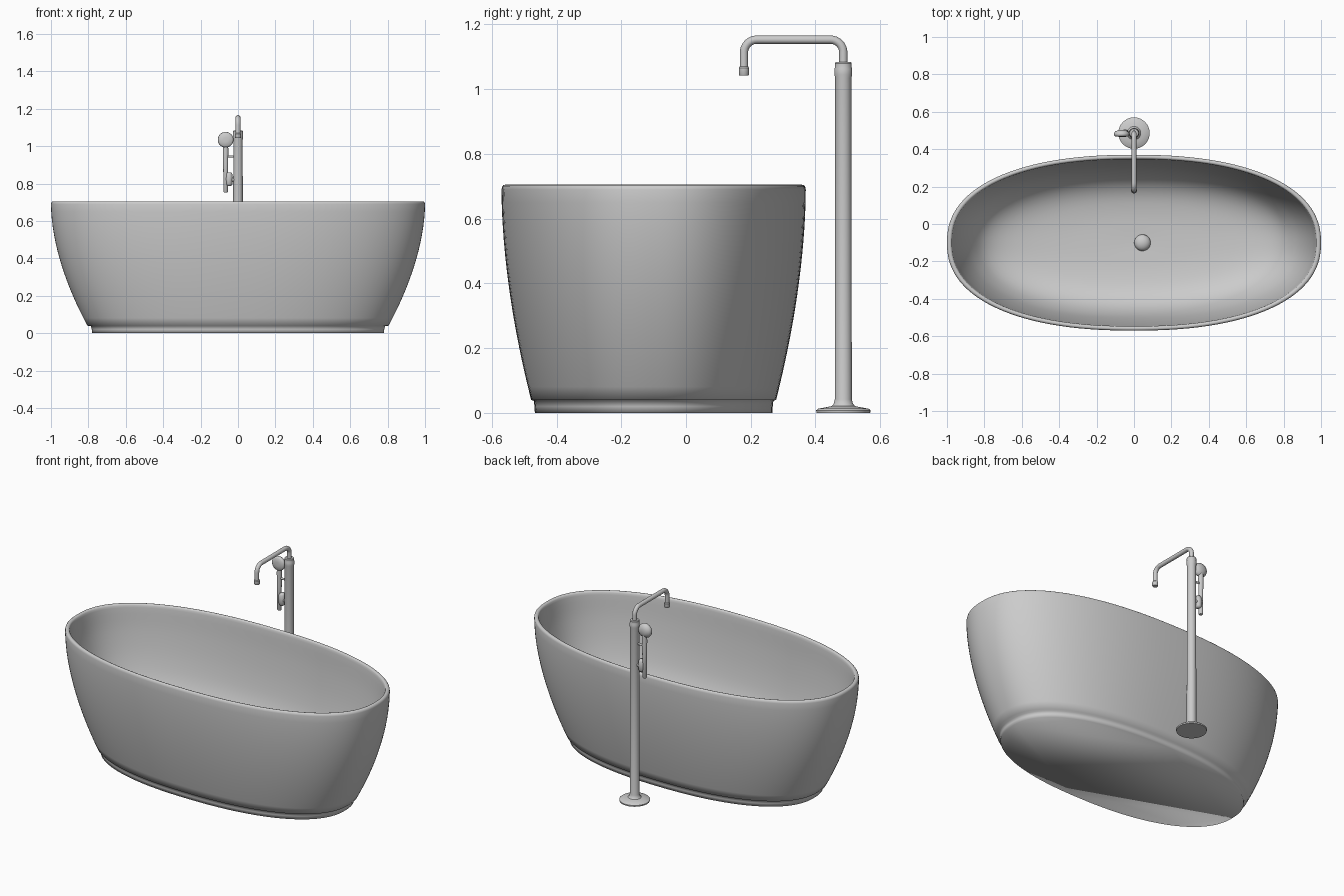
import bpy, bmesh
from math import sin, cos, pi, radians
from mathutils import Matrix, Vector

if "Cube" in bpy.data.objects:
    bpy.data.objects.remove(bpy.data.objects["Cube"])


def finish(name, bm, angle=35):
    bmesh.ops.recalc_face_normals(bm, faces=bm.faces)
    me = bpy.data.meshes.new(name)
    bm.to_mesh(me)
    bm.free()
    ob = bpy.data.objects.new(name, me)
    bpy.context.collection.objects.link(ob)
    bpy.ops.object.select_all(action='DESELECT')
    ob.select_set(True)
    bpy.context.view_layer.objects.active = ob
    bpy.ops.object.shade_smooth_by_angle(angle=radians(angle))
    return ob


def bridge(bm, rings):
    for a, b in zip(rings, rings[1:]):
        n = len(a)
        for i in range(n):
            bm.faces.new((a[i], a[(i + 1) % n], b[(i + 1) % n], b[i]))


def lathe(name, profile, origin, axis=(0, 0, 1), n=32, angle=35):
    """Revolve (radius, height) pairs around an axis through origin."""
    bm = bmesh.new()
    rings = [[bm.verts.new((r * cos(2 * pi * i / n), r * sin(2 * pi * i / n), h))
              for i in range(n)] for r, h in profile]
    bridge(bm, rings)
    bm.faces.new(rings[0])
    bm.faces.new(rings[-1])
    rot = Vector((0, 0, 1)).rotation_difference(Vector(axis)).to_matrix().to_4x4()
    bm.transform(Matrix.Translation(origin) @ rot)
    return finish(name, bm, angle)


def oval(bm, a, b, z, n=128, e=2.3):
    pts = []
    for i in range(n):
        c, s = cos(2 * pi * i / n), sin(2 * pi * i / n)
        r = (abs(c) ** e + abs(s) ** e) ** (-1 / e)
        pts.append(bm.verts.new((a * r * c, b * r * s - 0.1, z)))
    return pts


def smooth_profile(pts, steps=4):
    """Catmull-Rom through the control points."""
    p = [Vector(q) for q in pts]
    p = [2 * p[0] - p[1]] + p + [2 * p[-1] - p[-2]]
    out = []
    for i in range(1, len(p) - 2):
        a, b, c, d = p[i - 1:i + 3]
        for k in range(steps):
            t = k / steps
            out.append(0.5 * (2 * b + (c - a) * t + (2 * a - 5 * b + 4 * c - d) * t * t
                              + (3 * b - a - 3 * c + d) * t ** 3))
    return out + [p[-2]]


# tub: closed plinth, convex outside, rounded rim, bowl-like basin
outer = []
for i in range(17):
    t = i / 16
    s = 1 - .195 * (1 - t) ** 1.8
    outer.append((s, s * .47, .04 + .65 * t))
rim = [(.998, .468, .699), (.992, .464, .704), (.984, .457, .705),
       (.978, .451, .703), (.974, .448, .697)]
inner = smooth_profile([(.972, .446, .685), (.953, .436, .55), (.915, .416, .4),
                        (.86, .386, .275), (.78, .335, .18), (.64, .262, .125),
                        (.4, .157, .1), (.06, .025, .092)])
plinth = [(.78, .367, 0), (.782, .368, .02), (.787, .37, .037)]
bm = bmesh.new()
rings = [oval(bm, *p) for p in plinth + outer + rim + inner]
bridge(bm, rings)
bm.faces.new(rings[0])
bm.faces.new(rings[-1])
tub = finish("bathtub", bm, 180)
white = bpy.data.materials.new("white_enamel")
white.diffuse_color = (.9, .89, .87, 1)
white.use_nodes = True
white.node_tree.nodes["Principled BSDF"].inputs["Base Color"].default_value = white.diffuse_color
tub.data.materials.append(white)

# domed drain cap
lathe("drain_cap", [(.042, -.005)] + [(.044 * cos(t * pi / 13), .03 * sin(t * pi / 13)) for t in range(7)],
      (.045, -.1, .095), angle=60)

# floor-standing filler column with flange and collar
PY = .486
lathe("filler_column", [(.083, 0), (.084, .008), (.078, .013), (.05, .018), (.036, .021),
                        (.03, .028), (.0262, .042), (.0252, 1.035), (.0275, 1.045),
                        (.0275, 1.062), (.026, 1.067), (.026, 1.08), (.023, 1.084)],
      (0, PY, 0))

# spout: bent tube over the tub
R, top, tip = .04, 1.153, .179
path = [(0, PY, 1.07)]
path += [(0, PY - R + R * cos(t * pi / 16), top - R + R * sin(t * pi / 16)) for t in range(9)]
path += [(0, tip + R - R * sin(t * pi / 16), top - R + R * cos(t * pi / 16)) for t in range(9)]
path += [(0, tip, 1.055)]
bm = bmesh.new()
rings = []
for i, p in enumerate(path):
    d = (Vector(path[min(i + 1, len(path) - 1)]) - Vector(path[max(i - 1, 0)])).normalized()
    side = Vector((1, 0, 0))
    up = d.cross(side)
    rings.append([bm.verts.new(Vector(p) + .0128 * (side * cos(k * pi / 12) + up * sin(k * pi / 12)))
                  for k in range(24)])
bridge(bm, rings)
bm.faces.new(rings[0])
bm.faces.new(rings[-1])
finish("spout", bm)
lathe("spout_tip", [(.014, 1.042), (.016, 1.045), (.016, 1.066), (.0128, 1.07)], (0, tip, 0))

# hand shower: round domed head facing the tub and straight handle
HX = -.066
lathe("shower_head", [(.012, -.02), (.034, -.018), (.041, -.012), (.042, -.004), (.036, .008), (.016, .017)],
      (HX, PY, 1.034), (0, 1, 0), angle=80)
lathe("shower_handle", [(.01, .753), (.0125, .757), (.013, .9), (.0145, .975), (.013, 1.01)],
      (HX, PY, 0))

# holder cup and arms joining the shower to the column
lathe("holder_cup", [(.012, .787), (.018, .797), (.02, .825), (.018, .85), (.012, .86)],
      (HX + .018, PY, 0), angle=60)
for name, r, z in (("holder_arm", .012, .82), ("upper_arm", .006, .945)):
    lathe(name, [(r, 0), (r, -HX)], (HX, PY, z), (1, 0, 0), 20)
